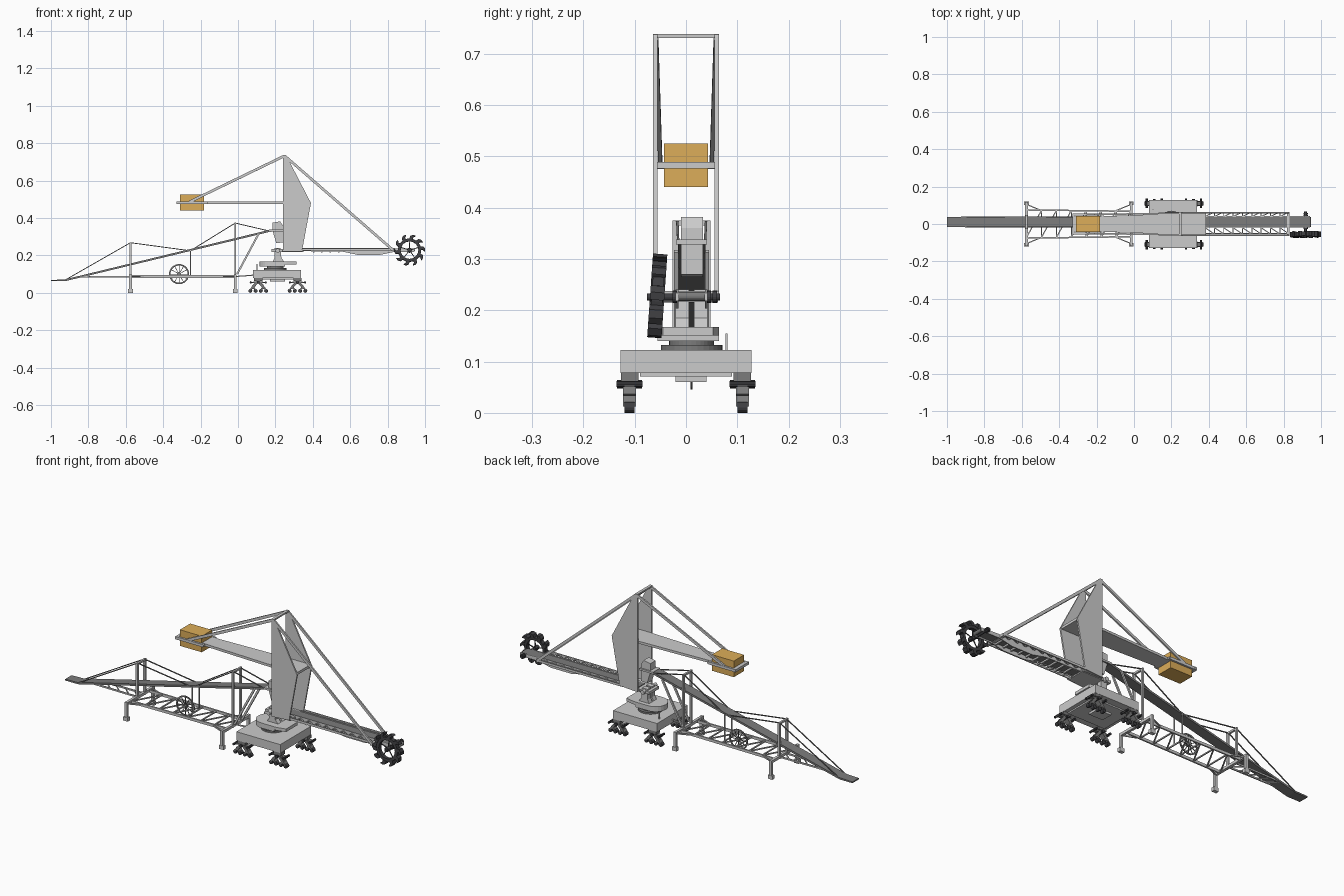
import bpy, bmesh
from math import pi, sin, cos, radians
from mathutils import Vector as V, Matrix as M


def material(name, col):
    m = bpy.data.materials.new(name)
    m.diffuse_color = (*col, 1)
    return m


ORANGE = material("orange", (0.72, 0.42, 0.1))
DARK = material("dark", (0.05, 0.05, 0.055))
MID = material("mid_grey", (0.2, 0.2, 0.2))
CY = 0.011  # centre line of both conveyors


def box(bm, x0, x1, y0, y1, z0, z1):
    m = M.Translation(((x0 + x1) / 2, (y0 + y1) / 2, (z0 + z1) / 2)) @ M.Diagonal((x1 - x0, y1 - y0, z1 - z0, 1))
    bmesh.ops.create_cube(bm, size=1, matrix=m)


def place(p, q):
    p, q = V(p), V(q)
    return M.Translation((p + q) / 2) @ (q - p).to_track_quat('Z', 'Y').to_matrix().to_4x4(), (q - p).length


def bar(bm, p, q, w, h=None):
    m, l = place(p, q)
    bmesh.ops.create_cube(bm, size=1, matrix=m @ M.Diagonal((w, h or w, l, 1)))


def cyl(bm, p, q, r, n=16, r2=None):
    m, l = place(p, q)
    bmesh.ops.create_cone(bm, cap_ends=True, segments=n, radius1=r, radius2=r if r2 is None else r2, depth=l, matrix=m)


def prism(bm, pts, a, b, axis='Y'):
    """Extrude an (x,z) profile along y, or an (x,y) profile along z."""
    f = (lambda p, t: (p[0], t, p[1])) if axis == 'Y' else (lambda p, t: (p[0], p[1], t))
    lo = [bm.verts.new(f(p, a)) for p in pts]
    hi = [bm.verts.new(f(p, b)) for p in pts]
    faces = [bm.faces.new(lo), bm.faces.new(hi)]
    for i in range(len(pts)):
        j = (i + 1) % len(pts)
        faces.append(bm.faces.new((lo[i], lo[j], hi[j], hi[i])))
    bmesh.ops.recalc_face_normals(bm, faces=faces)


def finish(name, bm, mat=None):
    me = bpy.data.meshes.new(name)
    bm.to_mesh(me)
    bm.free()
    ob = bpy.data.objects.new(name, me)
    bpy.context.collection.objects.link(ob)
    if mat:
        me.materials.append(mat)
    return ob


# chassis
bm = bmesh.new()
box(bm, 0.08, 0.337, -0.128, 0.128, 0.078, 0.123)
box(bm, 0.1, 0.317, -0.09, 0.09, 0.071, 0.078)
box(bm, 0.17, 0.25, -0.02, 0.04, 0.06, 0.071)
finish("chassis", bm)

# bogies: rocker beams and small wheels at the four corners
bm, wh = bmesh.new(), bmesh.new()
for cx in (0.108, 0.318):
    for cy in (-0.11, 0.11):
        box(bm, cx - 0.022, cx + 0.022, cy - 0.017, cy + 0.017, 0.062, 0.079)
        cyl(wh, (cx, cy - 0.024, 0.056), (cx, cy + 0.024, 0.056), 0.008, 10)
        for s in (-1, 1):
            bar(bm, (cx, cy, 0.062), (cx + s * 0.028, cy, 0.032), 0.026, 0.014)
            cyl(wh, (cx + s * 0.04, cy - 0.025, 0.056), (cx + s * 0.04, cy + 0.025, 0.056), 0.006, 8)
            bar(bm, (cx, cy, 0.058), (cx + s * 0.045, cy, 0.054), 0.02, 0.007)
            prism(bm, [(cx + s * 0.028 + u, z) for u, z in
                       ((-0.02, 0.012), (-0.006, 0.034), (0.006, 0.034), (0.02, 0.012), (0, 0.022))], cy - 0.013, cy + 0.013)
            for u in (-0.014, 0.014):
                x = cx + s * 0.028 + u
                cyl(wh, (x, cy - 0.01, 0.0105), (x, cy + 0.01, 0.0105), 0.0105, 12)
finish("bogie_rockers", bm, MID)
finish("bogie_wheels", wh, DARK)

# slewing ring and rotating deck with rounded rear
bm = bmesh.new()
cyl(bm, (0.2, CY, 0.123), (0.2, CY, 0.132), 0.06, 32)
cyl(bm, (0.2, CY, 0.132), (0.2, CY, 0.142), 0.044, 32)
finish("slewing_ring", bm, MID)
bm = bmesh.new()
arc = [(0.175 + 0.06 * cos(a), 0.004 + 0.06 * sin(a)) for a in [pi / 2 + pi * i / 12 for i in range(13)]]
prism(bm, arc + [(0.26, -0.056), (0.312, -0.045), (0.312, 0.053), (0.26, 0.064)], 0.151, 0.167, 'Z')
prism(bm, arc + [(0.25, -0.056), (0.25, 0.064)], 0.14, 0.151, 'Z')
box(bm, 0.098, 0.104, 0.077, 0.081, 0.12, 0.155)
finish("rotating_deck", bm)

# pivot column, hinge and hydraulic arm
bm = bmesh.new()
for y in (-0.02, 0.016):
    prism(bm, [(0.185, 0.165), (0.25, 0.165), (0.232, 0.185), (0.228, 0.24), (0.195, 0.24), (0.195, 0.185)], y, y + 0.026)
cyl(bm, (0.212, -0.05, 0.226), (0.212, 0.062, 0.226), 0.011)
box(bm, 0.18, 0.35, -0.03, 0.05, 0.219, 0.233)
box(bm, 0.235, 0.345, -0.056, 0.056, 0.222, 0.229)
finish("pivot_column", bm)

# mast side plates
bm = bmesh.new()
for y in (-0.064, 0.056):
    prism(bm, [(0.24, 0.222), (0.343, 0.228), (0.39, 0.48), (0.258, 0.735), (0.24, 0.735)], y, y + 0.008)
box(bm, 0.24, 0.255, -0.064, 0.064, 0.73, 0.738)
finish("mast", bm)

# counterweight boom
bm = bmesh.new()
prism(bm, [(0.385, -0.056), (0.385, 0.056), (0.22, 0.056), (-0.2, 0.04), (-0.325, 0.04),
           (-0.325, -0.04), (-0.2, -0.04), (0.22, -0.056)], 0.476, 0.489, 'Z')
bar(bm, (-0.322, -0.056, 0.482), (-0.322, 0.056, 0.482), 0.014)
for s in (-1, 1):
    bar(bm, (-0.322, s * 0.05, 0.482), (-0.17, s * 0.05, 0.482), 0.01, 0.014)
bar(bm, (-0.17, -0.054, 0.482), (-0.17, 0.054, 0.482), 0.012)
finish("counter_boom", bm)
bm = bmesh.new()
box(bm, -0.31, -0.182, -0.043, 0.043, 0.44, 0.525)
finish("counterweight", bm, ORANGE)

# tie bars from mast head
bm = bmesh.new()
for s in (-1, 1):
    bar(bm, (0.248, s * 0.058, 0.732), (-0.26, s * 0.05, 0.486), 0.008, 0.014)
    bar(bm, (0.25, s * 0.06, 0.732), (0.825, s * 0.06, 0.232), 0.008, 0.014)
bar(bm, (0.825, -0.064, 0.23), (0.825, 0.064, 0.23), 0.014)
finish("tie_bars", bm)

# bucket wheel boom: girders, lattice walkways and belt
bm = bmesh.new()
for y in (CY - 0.031, CY + 0.026):
    prism(bm, [(0.34, 0.24), (0.34, 0.223), (0.56, 0.22), (0.64, 0.203), (0.76, 0.203), (0.83, 0.218),
               (0.942, 0.218), (0.942, 0.234), (0.8, 0.24)], y, y + 0.005)
for y0, y1 in ((-0.05, -0.02), (0.062, 0.04)):
    bar(bm, (0.34, y0, 0.232), (0.825, y0, 0.232), 0.005, 0.012)
    for i in range(9):
        x = 0.38 + i * 0.05
        bar(bm, (x, y1, 0.232), (x, y0, 0.232), 0.005)
        bar(bm, (x, y1, 0.232), (x + 0.045, y0, 0.232), 0.005)
for i in range(10):
    box(bm, 0.4 + i * 0.045, 0.408 + i * 0.045, CY - 0.028, CY + 0.028, 0.216, 0.224)
finish("wheel_boom", bm)
bm = bmesh.new()
box(bm, 0.25, 0.935, CY - 0.026, CY + 0.026, 0.225, 0.236)
cyl(bm, (0.937, CY - 0.026, 0.227), (0.937, CY + 0.026, 0.227), 0.009)
finish("boom_belt", bm, MID)

# bucket wheel, slightly tilted on its axle
bm = bmesh.new()
N = 36
for i in range(N):
    a, b = 2 * pi * i / N, 2 * pi * (i + 1) / N
    prism(bm, [(r * cos(t), r * sin(t)) for r, t in ((0.047, a), (0.062, a), (0.062, b), (0.047, b))], -0.011, 0.011)
for i in range(10):
    a = 2 * pi * i / 10
    prism(bm, [(r * cos(a + t), r * sin(a + t)) for r, t in
               ((0.06, 0), (0.07, 0.04), (0.083, -0.1), (0.084, 0.08), (0.076, 0.26), (0.06, 0.34))], -0.014, 0.014)
for i in range(5):
    a = 2 * pi * i / 5 + 0.3
    bar(bm, (0, 0.004, 0), (0.05 * cos(a), 0.004, 0.05 * sin(a)), 0.004)
cyl(bm, (0, -0.014, 0), (0, 0.012, 0), 0.012)
bm.transform(M.Translation((0.917, -0.056, 0.228)) @ M.Rotation(radians(-4), 4, 'X'))
finish("bucket_wheel", bm, DARK)
bm = bmesh.new()
cyl(bm, (0.917, -0.076, 0.226), (0.917, 0.066, 0.226), 0.007)
for y in (-0.022, 0.045, 0.056):
    cyl(bm, (0.917, y - 0.004, 0.226), (0.917, y + 0.004, 0.226), 0.012)
finish("wheel_axle", bm, DARK)

# transfer chute
bm = bmesh.new()
prism(bm, [(0.185, 0.375), (0.225, 0.382), (0.24, 0.36), (0.24, 0.27), (0.205, 0.265), (0.185, 0.33)], CY - 0.021, CY + 0.022)
box(bm, 0.165, 0.245, CY - 0.03, CY + 0.03, 0.328, 0.338)
finish("transfer_chute", bm)

# discharge conveyor
bm = bmesh.new()
prism(bm, [(-1, 0.062), (-0.925, 0.062), (0.17, 0.326), (0.24, 0.33), (0.24, 0.338), (0.165, 0.336),
           (-0.93, 0.071), (-1, 0.069)], CY - 0.027, CY + 0.027)
finish("discharge_conveyor", bm, MID)

# support bridge: lattice deck, legs, portals
bm, cab = bmesh.new(), bmesh.new()
XL, XR = -0.575, -0.015
for s in (-1, 1):
    bar(bm, (XL, s * 0.075, 0.087), (XR, s * 0.068, 0.087), 0.008, 0.014)
    bar(bm, (XL, CY + s * 0.025, 0.087), (-0.845, CY + s * 0.022, 0.087), 0.006, 0.008)
    for x, h in ((XL, 0.27), (XR, 0.375)):
        bar(bm, (x, s * 0.11, 0.018), (x, s * 0.11, 0.098), 0.014)
        box(bm, x - 0.013, x + 0.013, s * 0.11 - 0.009, s * 0.11 + 0.009, 0.0, 0.02)
        bar(bm, (x, CY + s * 0.031, 0.08), (x, CY + s * 0.031, h), 0.01, 0.012)
    for x, d in ((XL, 0.08), (XR, -0.08)):
        bar(bm, (x, s * 0.105, 0.087), (x + d, s * 0.072, 0.087), 0.006)
    bar(bm, (XR + 0.01, CY + s * 0.03, 0.1), (0.11, CY + s * 0.03, 0.315), 0.008, 0.01)
    bar(bm, (-0.255, CY + s * 0.028, 0.09), (-0.255, CY + s * 0.028, 0.228), 0.005)
    for p, q in (((XL, 0.268), (-0.925, 0.068)), ((XL, 0.268), (-0.255, 0.225)),
                 ((XR, 0.373), (-0.255, 0.225)), ((XR, 0.373), (0.17, 0.33))):
        bar(cab, (p[0], CY + s * 0.028, p[1]), (q[0], CY + s * 0.026, q[1]), 0.0045)
for x, h in ((XL, 0.27), (XR, 0.375)):
    bar(bm, (x, -0.114, 0.09), (x, 0.114, 0.09), 0.014)
    bar(bm, (x, CY - 0.035, h - 0.005), (x, CY + 0.035, h - 0.005), 0.01)
for i in range(7):
    x = XL + i * 0.08
    bar(bm, (x, -0.072, 0.087), (x, 0.072, 0.087), 0.006)
    bar(bm, (x, -0.072, 0.087), (x + 0.08, 0.072, 0.087), 0.006)
for i in range(5):
    x = XL - i * 0.054
    bar(bm, (x, CY - 0.024, 0.087), (x - 0.054, CY + 0.024, 0.087), 0.005)
bar(bm, (-0.845, CY - 0.025, 0.087), (-0.845, CY + 0.025, 0.087), 0.006)
bar(bm, (XR, 0, 0.087), (0.09, 0, 0.095), 0.006)
finish("support_bridge", bm)
finish("stay_cables", cab, MID)

# cable reel
bm = bmesh.new()
c = V((-0.315, CY, 0.1))
for i in range(24):
    p, q = [c + V((cos(t), 0, sin(t))) * 0.05 for t in (pi * i / 12, pi * (i + 1) / 12)]
    bar(bm, p, q, 0.004, 0.008)
    if i % 2 == 0:
        bar(bm, c, p, 0.003)
cyl(bm, c - V((0, 0.012, 0)), c + V((0, 0.012, 0)), 0.009)
finish("cable_reel", bm, MID)
